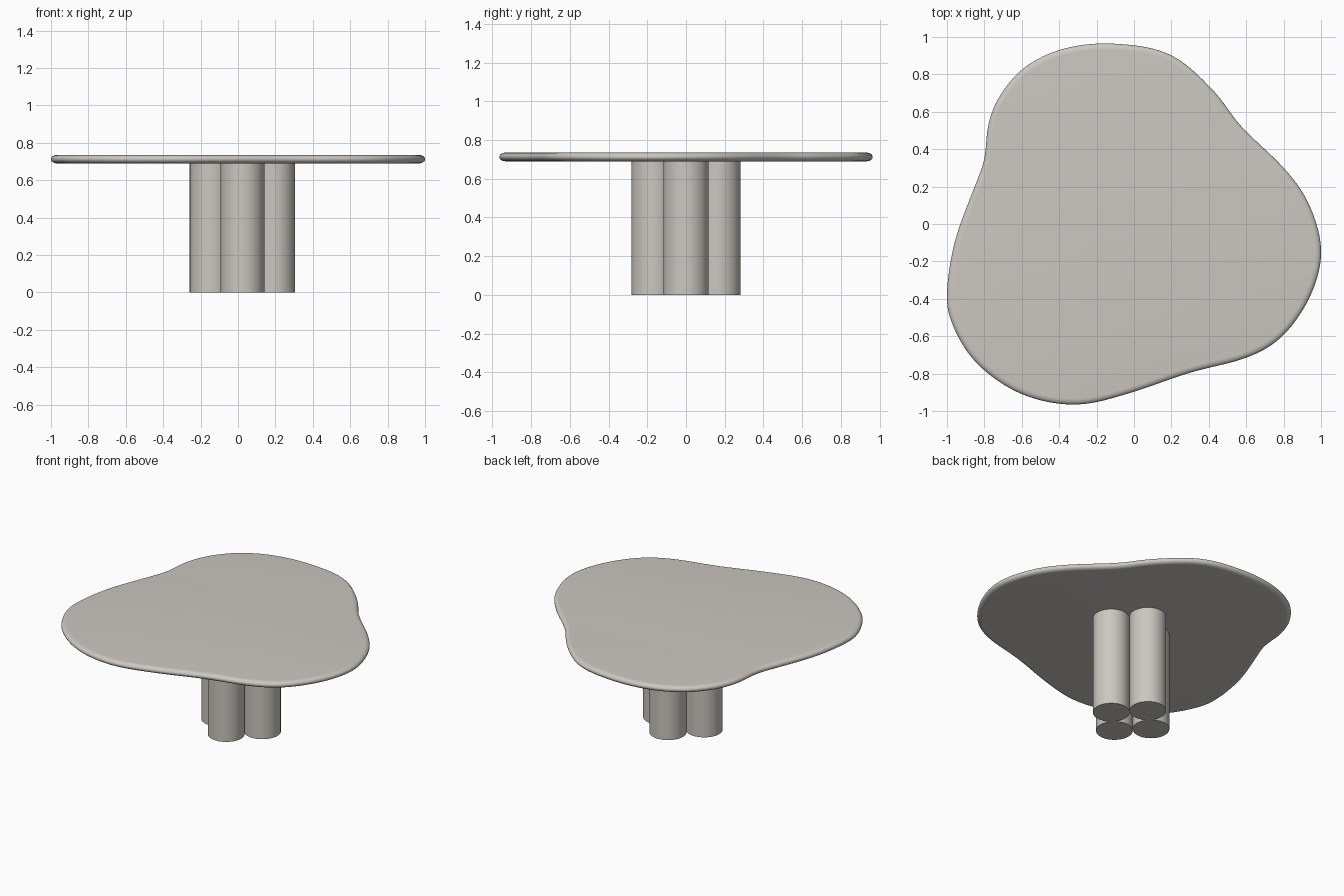
import bpy, bmesh, math
from mathutils import Vector

if "Cube" in bpy.data.objects:
    bpy.data.objects.remove(bpy.data.objects["Cube"])

stone = bpy.data.materials.new("warm grey")
stone.diffuse_color = (0.60, 0.57, 0.53, 1)
stone.use_nodes = True
stone.node_tree.nodes["Principled BSDF"].inputs["Base Color"].default_value = stone.diffuse_color

TOP_Z, THICK, EDGE = 0.735, 0.045, 0.032
LEG_R, LEG_OFFSET, LEG_CENTRE_X = 0.117, 0.165, 0.024


def finish(bm, name):
    bmesh.ops.recalc_face_normals(bm, faces=bm.faces)
    mesh = bpy.data.meshes.new(name)
    bm.to_mesh(mesh)
    bm.free()
    mesh.materials.append(stone)
    ob = bpy.data.objects.new(name, mesh)
    bpy.context.collection.objects.link(ob)
    bpy.ops.object.select_all(action='DESELECT')
    ob.select_set(True)
    bpy.context.view_layer.objects.active = ob
    bpy.ops.object.shade_smooth_by_angle(angle=math.radians(40))
    return ob


def smooth_outline(pts, steps=10, passes=8):
    """Closed Catmull-Rom curve through pts, lightly relaxed."""
    p = [Vector(q) for q in pts]
    n, out = len(p), []
    for i in range(n):
        a, b, c, d = (p[(i + k) % n] for k in (-1, 0, 1, 2))
        for s in range(steps):
            t = s / steps
            out.append(0.5 * (2 * b + (c - a) * t + (2 * a - 5 * b + 4 * c - d) * t * t
                              + (3 * b - a - 3 * c + d) * t ** 3))
    m = len(out)
    for _ in range(passes):
        out = [out[i] * 0.5 + (out[i - 1] + out[(i + 1) % m]) * 0.25 for i in range(m)]
    # Fit to the exact overall size
    x0, x1 = min(v.x for v in out), max(v.x for v in out)
    y0, y1 = min(v.y for v in out), max(v.y for v in out)
    return [Vector(((v.x - x0) / (x1 - x0) * 2 - 1,
                    ((v.y - y0) / (y1 - y0) * 2 - 1) * 0.965)) for v in out]


# Pebble-shaped top outline (clockwise)
outline = smooth_outline([
    (-0.13, 0.97), (0.19, 0.915), (0.43, 0.71), (0.57, 0.525), (0.79, 0.315),
    (0.93, 0.12), (1.0, -0.135), (0.94, -0.38), (0.79, -0.595), (0.595, -0.71),
    (0.30, -0.785), (-0.02, -0.895), (-0.315, -0.96), (-0.61, -0.90), (-0.85, -0.73),
    (-0.975, -0.52), (-1.0, -0.35), (-0.957, -0.08), (-0.86, 0.185), (-0.80, 0.35),
    (-0.78, 0.535), (-0.715, 0.695), (-0.583, 0.845), (-0.385, 0.94)])
n = len(outline)
inward = []
for i in range(n):
    t = (outline[(i + 1) % n] - outline[i - 1]).normalized()
    inward.append(Vector((t.y, -t.x)))  # right of a clockwise path is inside

# Table top: rounded rim from stacked inset rings, capped above and below
bm = bmesh.new()
rings = []
for k in range(13):
    a = math.pi * (0.5 - k / 12)
    inset = EDGE * (1 - math.cos(a))
    z = TOP_Z - THICK / 2 + THICK / 2 * math.sin(a)
    rings.append([bm.verts.new((*(outline[i] + inward[i] * inset), z)) for i in range(n)])
for r0, r1 in zip(rings, rings[1:]):
    for i in range(n):
        j = (i + 1) % n
        bm.faces.new((r0[i], r0[j], r1[j], r1[i]))
bm.faces.new(rings[0])
bm.faces.new(rings[-1])
finish(bm, "table_top")

# Four touching column legs in a diamond
height = TOP_Z - THICK + 0.005
for name, dx, dy in (("front_leg", 0, -1), ("right_leg", 1, 0),
                     ("back_leg", 0, 1), ("left_leg", -1, 0)):
    bm = bmesh.new()
    bmesh.ops.create_cone(bm, cap_ends=True, segments=64, radius1=LEG_R,
                          radius2=LEG_R, depth=height)
    leg = finish(bm, name)
    leg.location = (LEG_CENTRE_X + dx * LEG_OFFSET, dy * LEG_OFFSET, height / 2)
